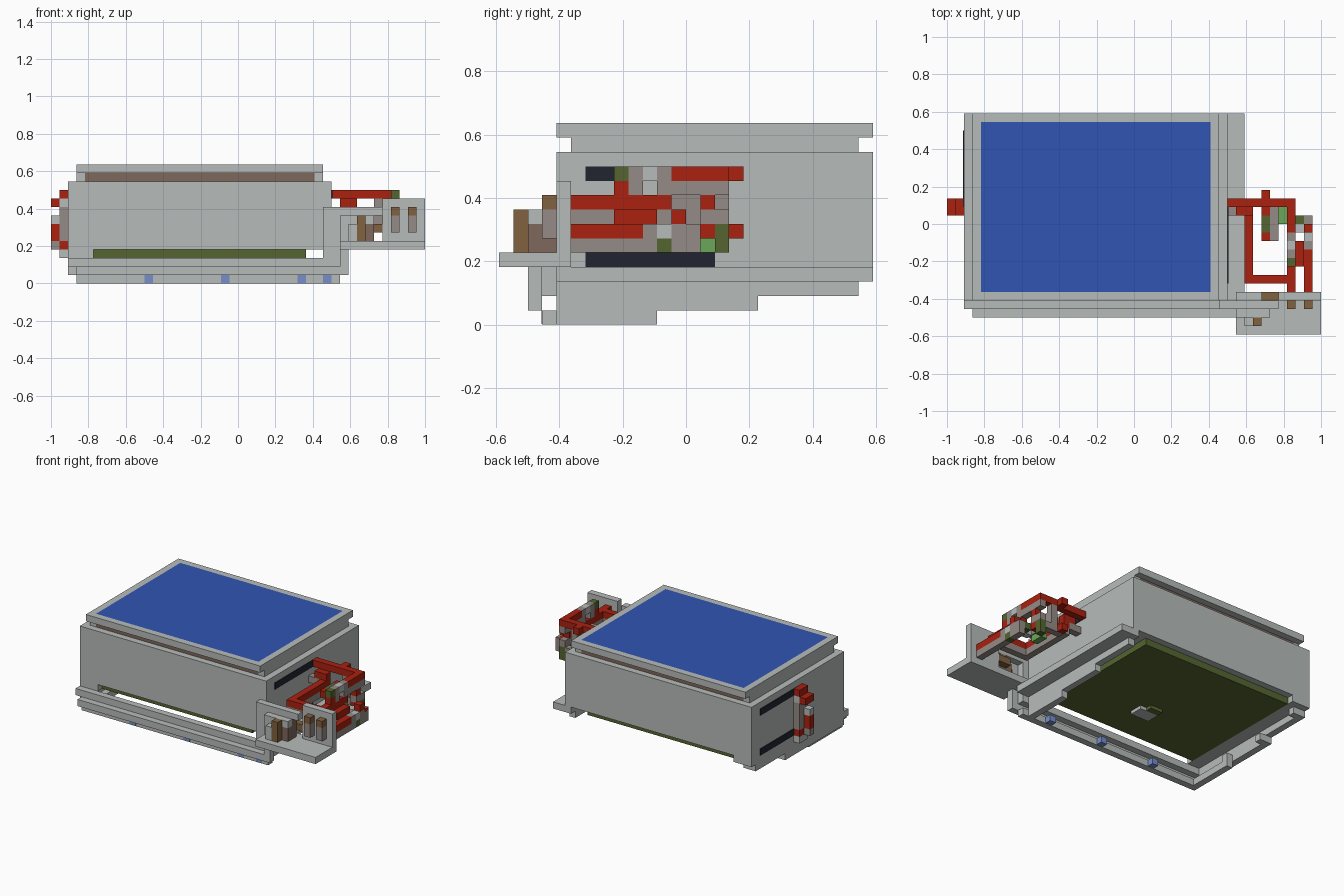
import bpy

if "Cube" in bpy.data.objects:
    bpy.data.objects.remove(bpy.data.objects["Cube"], do_unlink=True)

UNIT = 1 / 22  # edge of one building block


def material(name, r, g, b):
    mat = bpy.data.materials.new(name)
    mat.use_nodes = True
    mat.diffuse_color = (r, g, b, 1)
    mat.node_tree.nodes["Principled BSDF"].inputs["Base Color"].default_value = (r, g, b, 1)
    return mat


grey = material("light grey", .47, .5, .49)
warm = material("warm grey", .3, .26, .24)
blue = material("blue", .03, .09, .45)
pale_blue = material("pale blue", .18, .27, .58)
red = material("red", .4, .015, .005)
olive = material("olive green", .09, .13, .03)
green = material("bright green", .15, .39, .1)
taupe = material("taupe", .21, .14, .11)
brown = material("brown", .22, .12, .05)
navy = material("dark navy", .015, .018, .03)


def block(name, mat, at, x=1, y=1, z=1):
    """Box with its lowest corner at a grid cell and a size in cells."""
    lo = ((at[0] - 22) * UNIT, (at[1] - 13) * UNIT, at[2] * UNIT)
    size = (x * UNIT, y * UNIT, z * UNIT)
    corners = [tuple(lo[k] + size[k] * bit[k] for k in range(3))
               for bit in [(a, b, c) for a in (0, 1) for b in (0, 1) for c in (0, 1)]]
    faces = [(0, 1, 3, 2), (4, 6, 7, 5), (0, 4, 5, 1), (2, 3, 7, 6), (0, 2, 6, 4), (1, 5, 7, 3)]
    mesh = bpy.data.meshes.new(name)
    mesh.from_pydata(corners, [], faces)
    mesh.materials.append(mat)
    obj = bpy.data.objects.new(name, mesh)
    bpy.context.collection.objects.link(obj)
    return obj


# Main cabinet, recessed neck and lid
block("cabinet_body", grey, (2, 4, 4), x=31, y=22, z=8)
block("neck_core", taupe, (4, 5, 12), x=27, y=20)
for side, left in (("right", 3), ("left", 31)):
    block("neck_end_" + side, grey, (left, 5, 12), y=20)
    block("lid_rim_" + side, grey, (left, 4, 13), y=22)
for side, front in (("front", 4), ("back", 25)):
    block("lid_rim_" + side, grey, (4, front, 13), x=27)
block("lid_panel", blue, (4, 5, 13), x=27, y=20)

# Floor panel and the small boss beneath it
block("floor_panel", olive, (5, 5, 3), x=25, y=20)
block("floor_boss", grey, (17, 10, 2.5), x=3, y=2, z=.5)
block("floor_boss_cap", olive, (17, 12, 2.5), x=2, z=.5)

# Side skirts that step upward toward the back
for side, wall, rail in (("right", 2, 3), ("left", 32, 32)):
    block("skirt_" + side, grey, (wall, 4, 3), x=3, y=22)
    block("step_low_" + side, grey, (rail, 3, 0), y=8)
    block("step_middle_" + side, grey, (wall, 4, 1), y=14)
    block("step_high_" + side, grey, (wall, 4, 2), y=21)
    for joint, (back, level) in enumerate(((10, 1), (17, 1), (24, 2))):
        block(f"step_joint_{side}_{joint}", grey, (rail, back, level))

# Front rails that bend up into a double arch beside the cabinet
block("rail_bottom", grey, (3, 3, 0), x=31)
block("rail_front", grey, (3, 2, 1), x=32)
block("rail_back", grey, (2, 3, 2), x=31)
for stud, left in enumerate((11, 20, 29, 32)):
    block(f"rail_stud_{stud}", pale_blue, (left, 2.95, .05), y=2, z=.93)
block("arch_back_post", grey, (32, 3, 2), x=2, z=7)
block("arch_back_beam", grey, (33, 3, 8), x=6)
block("arch_front_post", grey, (34, 2, 1), z=7)
block("arch_front_beam", grey, (34, 2, 7), x=4)

# Slots on both sides of the cabinet
for level in (4, 10):
    block("slot_left", navy, (33, 6, level), x=.1, y=9)
    block("slot_right", navy, (1.9, 15, level), x=.1, y=9)

# Coloured column on the right wall
for name, mat, level, tall in (("foot", grey, 3, 1), ("clamp_low", red, 4, 1),
                               ("core", warm, 5, 4), ("collar", grey, 9, 1),
                               ("clamp_high", red, 10, 1)):
    block("column_" + name, mat, (1, 14, level), y=2, z=tall)
block("column_grip_high", red, (0, 14, 9), y=2)
block("column_spacer", grey, (0, 14, 7))
block("column_grip_low", red, (0, 14, 5), z=2)
block("column_grip_base", warm, (0, 14, 4))

# Shelf with upright panel and two levers
block("shelf_plate", grey, (34, 0, 4), x=10, y=5)
block("shelf_upright", grey, (39, 4, 5), x=5, z=5)
for name, left in (("inner", 40), ("outer", 42)):
    block("lever_stem_" + name, warm, (left, 3, 6), z=2)
    block("lever_knob_" + name, brown, (left, 3, 8))

# Small fittings on the shelf
block("fitting_body", brown, (36, 1, 5), z=3)
block("fitting_middle", taupe, (36, 2, 5), x=2, y=2, z=2)
block("fitting_top", taupe, (37, 3, 7))
block("fitting_light", grey, (35, 1, 5), z=2)
block("fitting_button", red, (35, 2, 6))
block("fitting_peg", brown, (37, 4, 6), x=2)

# Upper arm: a red bar on a warm grey support
block("upper_arm", red, (33, 15, 10), x=8)
block("upper_arm_return", red, (40, 12, 10), y=3)
block("upper_arm_support", warm, (40, 12, 9), y=4)
block("upper_arm_prop", warm, (38, 15, 9))
block("upper_arm_nub", red, (37, 16, 10))
block("upper_arm_joint_back", warm, (40, 11, 9), z=2)
block("upper_arm_link", grey, (40, 10, 10))
block("upper_arm_joint_front", warm, (40, 9, 9), z=2)
block("upper_arm_tip", olive, (40, 8, 10))
block("upper_arm_tip_base", red, (40, 8, 9))

# Lower loop: red bars over warm grey ones
for name, mat, level in (("top", red, 8), ("under", warm, 7)):
    block("loop_inner_" + name, mat, (35, 6, level), y=9)
    block("loop_front_" + name, mat, (36, 6, level), x=4)
    block("loop_outer_" + name, mat, (40, 5, level), y=7)
block("loop_mount", warm, (33, 14, 8), x=2)
block("loop_mount_end", red, (34, 14, 9), x=2)

# Outer rod
block("outer_rod", red, (42, 5, 6), y=5)
block("outer_rod_under", warm, (42, 5, 5), y=6)
block("outer_rod_bridge", red, (41, 8, 7), y=3)
block("outer_rod_neck", warm, (42, 10, 6))
block("outer_rod_collar", grey, (42, 11, 6))
block("outer_rod_pin", olive, (42, 11, 5))
block("outer_rod_end", red, (42, 12, 7))
block("outer_rod_tail", warm, (42, 12, 5), y=2, z=2)
block("outer_rod_cap", red, (42, 13, 6.5), z=.5)

# Inner gear cluster
block("cluster_bar", olive, (37, 12, 8), y=2)
for front in (11, 14):
    block("cluster_bar_end", red, (37, front, 8))
block("cluster_spine", warm, (38, 11, 7), y=5, z=2)
block("cluster_leaf", green, (39, 13, 5), y=2)
block("cluster_plug", olive, (41, 13, 6))
block("cluster_stem", grey, (40, 12, 6), x=2)
block("cluster_post", olive, (40, 15, 5), z=2)
block("cluster_post_cap", warm, (40, 15, 7))
block("cluster_crown", red, (40, 14, 8))
block("cluster_crown_base", warm, (40, 14, 7))
block("cluster_grip", red, (40, 14, 6))
block("cluster_hook", red, (37, 16, 6))
block("cluster_axle", warm, (37, 15, 6), x=3)
